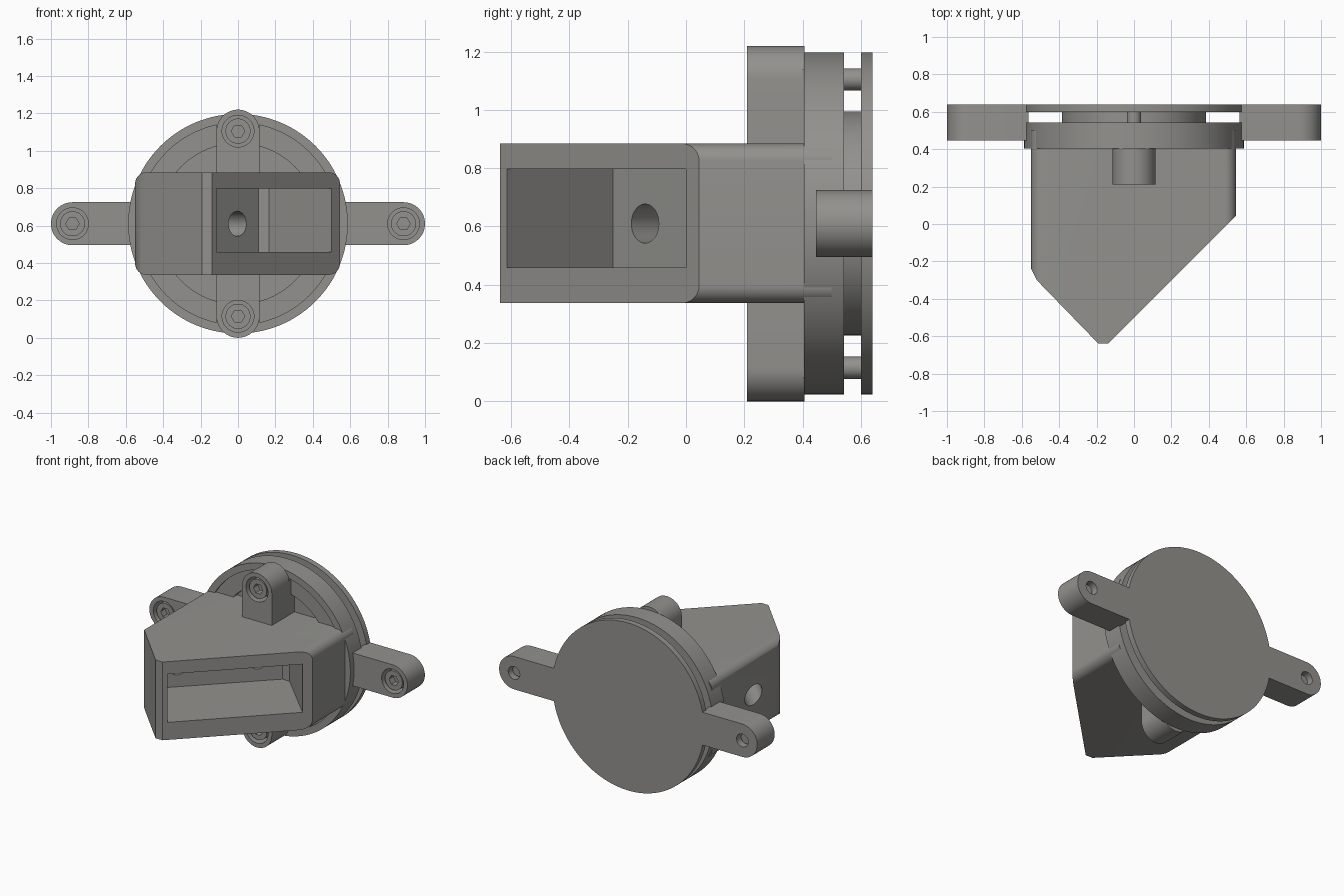
import bpy, bmesh, math
from mathutils import Vector

if "Cube" in bpy.data.objects:
    bpy.data.objects.remove(bpy.data.objects["Cube"])

ZC = 0.61
grey = bpy.data.materials.new("warm grey")
grey.diffuse_color = (0.29, 0.285, 0.27, 1)
grey.use_nodes = True
grey.node_tree.nodes["Principled BSDF"].inputs["Base Color"].default_value = grey.diffuse_color


def finish(bm, name):
    bmesh.ops.recalc_face_normals(bm, faces=bm.faces)
    me = bpy.data.meshes.new(name)
    bm.to_mesh(me)
    bm.free()
    ob = bpy.data.objects.new(name, me)
    bpy.context.collection.objects.link(ob)
    me.materials.append(grey)
    return ob


def smooth(ob):
    bpy.ops.object.select_all(action='DESELECT')
    ob.select_set(True)
    bpy.context.view_layer.objects.active = ob
    bpy.ops.object.shade_smooth_by_angle(angle=math.radians(30))


def prism_bm(pts, a, b, axis='Y'):
    """Extrude a 2D outline along y (outline in xz) or z (outline in xy)."""
    put = (lambda p, t: (p[0], t, p[1])) if axis == 'Y' else (lambda p, t: (p[0], p[1], t))
    bm = bmesh.new()
    lo = [bm.verts.new(put(p, a)) for p in pts]
    hi = [bm.verts.new(put(p, b)) for p in pts]
    n = len(pts)
    bm.faces.new(lo)
    bm.faces.new(hi)
    for i in range(n):
        j = (i + 1) % n
        bm.faces.new((lo[i], lo[j], hi[j], hi[i]))
    return bm


def prism(name, pts, a, b, axis='Y'):
    return finish(prism_bm(pts, a, b, axis), name)


def arc(cx, cz, r, a0, a1, n):
    return [(cx + r * math.cos(math.radians(a0 + (a1 - a0) * i / n)),
             cz + r * math.sin(math.radians(a0 + (a1 - a0) * i / n))) for i in range(n + 1)]


def circle(cx, cz, r, n=48):
    return arc(cx, cz, r, 0, 360, n)[:-1]


def cut(ob, cutters):
    bpy.context.view_layer.objects.active = ob
    for c in cutters:
        m = ob.modifiers.new("cut", 'BOOLEAN')
        m.operation, m.solver, m.object = 'DIFFERENCE', 'EXACT', c
        bpy.ops.object.modifier_apply(modifier=m.name)
        bpy.data.objects.remove(c)


def slant_cylinder(x, y, r, back, ahead):
    """Cylinder running along the (-x, +y) diagonal."""
    bm = bmesh.new()
    d = Vector((-1, 1, 0)).normalized()
    rot = d.to_track_quat('Z', 'Y').to_matrix().to_4x4()
    rot.translation = Vector((x, y, ZC)) + d * (ahead - back) / 2
    bmesh.ops.create_cone(bm, cap_ends=True, segments=40, radius1=r, radius2=r,
                          depth=back + ahead, matrix=rot)
    return finish(bm, "hole_cutter")


# Back plate and the smaller spacer disc in front of it
smooth(prism("back_plate", circle(0, ZC, 0.587, 128), 0.60, 0.64))
smooth(prism("spacer_disc", circle(0, ZC, 0.385, 96), 0.53, 0.61))

# Front flange with stepped recess
flange = prism("front_flange", circle(0, ZC, 0.587, 128), 0.405, 0.543)
cut(flange, [prism("cutter", circle(0, ZC, 0.54, 128), 0.3, 0.42),
             prism("cutter", circle(0, ZC, 0.43, 96), 0.3, 0.46)])
smooth(flange)

# Main housing: rounded bar trimmed by upright planes into a wedge
R, x0, x1, z0, z1 = 0.06, -0.55, 0.545, 0.337, 0.885
bar = (arc(x1 - R, z1 - R, R, 0, 90, 10) + arc(x0 + R, z1 - R, R, 90, 180, 10)
       + arc(x0 + R, z0 + R, R, 180, 270, 10) + arc(x1 - R, z0 + R, R, 270, 360, 10))
bm = prism_bm(bar, -0.638, 0.50)
for co, no in [((0.545, 0.045), (1, -1)), ((-0.195, -0.635), (-1, -0.97)),
               ((-0.55, -0.24), (-2, -1))]:
    r = bmesh.ops.bisect_plane(bm, geom=bm.verts[:] + bm.edges[:] + bm.faces[:],
                               plane_co=(*co, 0), plane_no=(*no, 0), clear_outer=True)
    edges = [e for e in r['geom_cut'] if isinstance(e, bmesh.types.BMEdge)]
    bmesh.ops.holes_fill(bm, edges=edges)
housing = finish(bm, "housing")
# Pocket behind the slanted face and two angled holes in its floor
pocket = [(-0.015, -0.715), (0.60, -0.10), (0.165, 0.335), (0.11, 0.335), (-0.48, -0.25)]
cut(housing, [prism("cutter", pocket, 0.46, 0.797, 'Z'),
              slant_cylinder(-0.37, -0.14, 0.067, 0.05, 0.4),
              slant_cylinder(-0.005, 0.225, 0.067, 0.05, 0.2)])
smooth(housing)


def screw(name, x, z, front, back):
    """Socket-head screw lying along y."""
    head = prism(name + "_head", circle(x, z, 0.067, 40), front + 0.012, front + 0.11)
    cut(head, [prism("cutter", circle(x, z, 0.036, 6), front - 0.05, front + 0.06)])
    smooth(head)
    smooth(prism(name + "_shaft", circle(x, z, 0.038, 32), front + 0.1, back))


def drill(ob, x, z, front, back):
    cut(ob, [prism("cutter", circle(x, z, 0.085), front - 0.05, front + 0.1),
             prism("cutter", circle(x, z, 0.045), front + 0.05, back + 0.05)])
    smooth(ob)


E = 0.115
for s, side in ((-1, "left"), (1, "right")):
    # Mounting ears
    outline = [(s * x, z) for x, z in [(0.565, ZC - E)] + arc(1 - E, ZC, E, -90, 90, 24)
               + [(0.565, ZC + E)]]
    ear = prism(side + "_ear", outline, 0.447, 0.64)
    drill(ear, s * (1 - E), ZC, 0.447, 0.64)
    screw(side + "_ear_screw", s * (1 - E), ZC, 0.447, 0.60)

for s, side in ((-1, "lower"), (1, "upper")):
    # Screw bosses above and below the housing
    cz = ZC + s * (ZC - E)
    outline = [(x, ZC + s * z) for x, z in [(E, 0.25)] + arc(0, ZC - E, E, 0, 180, 24)
               + [(-E, 0.25)]]
    boss = prism(side + "_boss", outline, 0.21, 0.407)
    # foot of the boss filling the flange recess
    prism(side + "_boss_foot", [(-E, ZC + s * 0.25), (E, ZC + s * 0.25),
                                (E, ZC + s * 0.53), (-E, ZC + s * 0.53)], 0.40, 0.47)
    drill(boss, 0, cz, 0.21, 0.407)
    screw(side + "_boss_screw", 0, cz, 0.21, 0.61)
